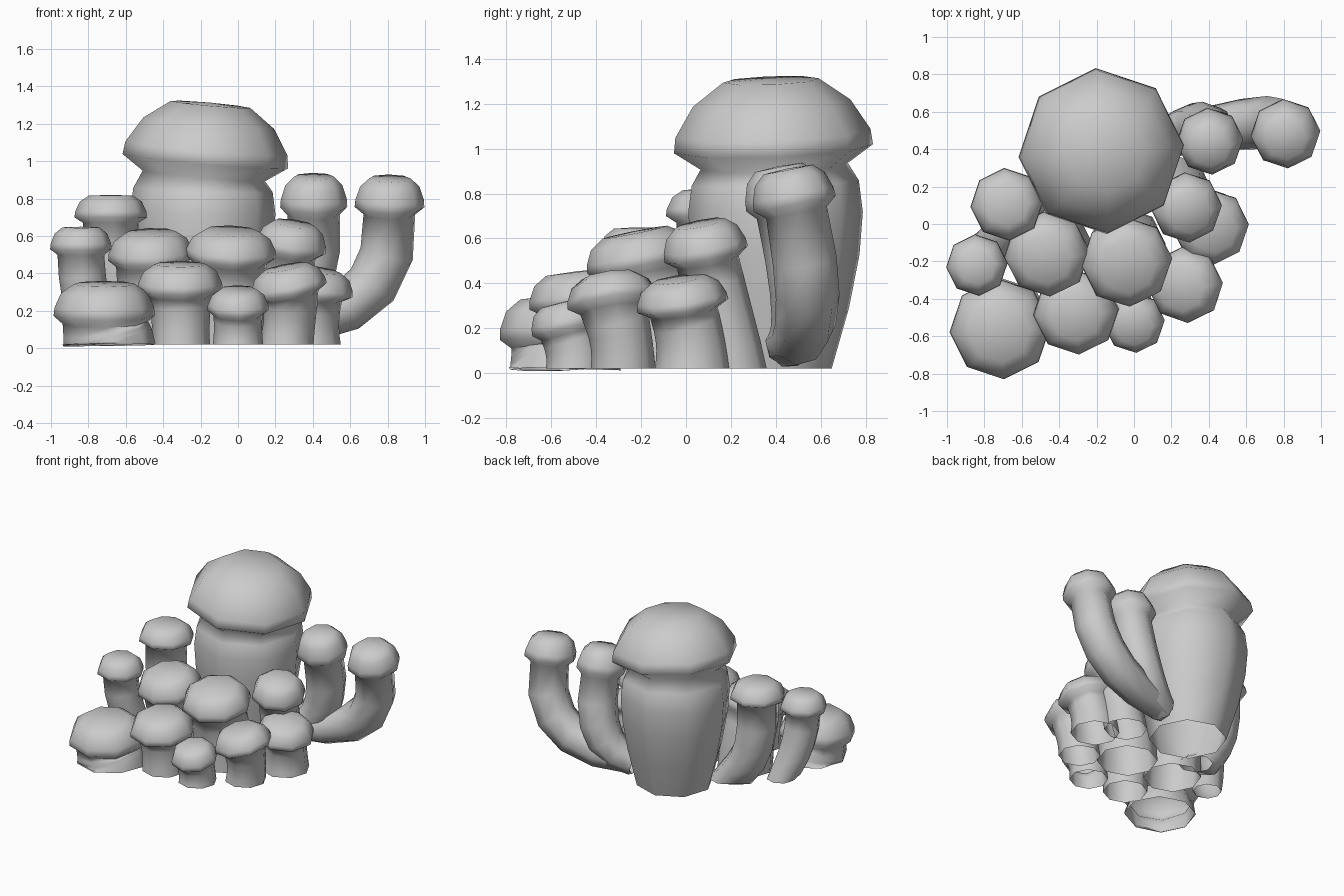
import bpy, bmesh, math
from mathutils import Vector

if "Cube" in bpy.data.objects:
    bpy.data.objects.remove(bpy.data.objects["Cube"])

SIDES = 8
# cap profiles: (fraction of cap radius, fraction of height above the rim)
DOME = [(1, 0), (.98, .22), (.79, .65), (.48, .97)]
FLAT = [(1, 0), (.98, .26), (.85, .7), (.6, .97)]


def ring(bm, c, n, r):
    q = Vector((0, 0, 1)).rotation_difference(n)
    vs = []
    for i in range(SIDES):
        a = 2 * math.pi * i / SIDES + math.radians(4)
        p = c + q @ Vector((r * math.cos(a), r * math.sin(a), 0))
        p.z = max(p.z, .01)
        vs.append(bm.verts.new(p))
    return vs


def mushroom(name, rim, R, top, tilt, base, bend, neck=.74, cap=FLAT, foot=(0, 0)):
    """rim: cap rim centre, R: cap radius, base/bend: (x, y, z, radius) of the stem curve"""
    bm = bmesh.new()
    rim = Vector(rim)
    axis = Vector((tilt[0], tilt[1], 1)).normalized()
    h = top - rim.z
    A, C = Vector(base), Vector(bend)
    B = Vector((*(rim - axis * h * .25), R * neck))
    rings = []
    # curved stem
    for k in range(6):
        t = k / 5
        p = A * (1 - t) ** 2 + C * 2 * t * (1 - t) + B * t * t
        d = (C - A) * (1 - t) + (B - C) * t
        n = Vector((d[0], d[1], d[2])).normalized()
        if k == 0 and base[2] < .05:
            n = Vector((foot[0], foot[1], 1)).normalized()
        if k == 5:
            n = axis
        rings.append(ring(bm, Vector((p[0], p[1], p[2])), n, p[3]))
    # faceted cap
    for fr, fz in cap:
        rings.append(ring(bm, rim + axis * h * fz, axis, R * fr))
    for a, b in zip(rings, rings[1:]):
        for i in range(SIDES):
            j = (i + 1) % SIDES
            bm.faces.new((a[i], a[j], b[j], b[i]))
    tip = bm.verts.new(rim + axis * h)
    for i in range(SIDES):
        bm.faces.new((rings[-1][i], rings[-1][(i + 1) % SIDES], tip))
    for f in bm.faces:
        f.smooth = True
    me = bpy.data.meshes.new(name)
    bm.to_mesh(me)
    bm.free()
    bpy.context.collection.objects.link(bpy.data.objects.new(name, me))


# main mushroom
mushroom("large_mushroom", (-.175, .39, 1.0), .445, 1.315, (.09, -.04),
         (-.17, .38, .02, .27), (-.2, .41, .8, .475), .74, DOME)
# front row
mushroom("front_left_mushroom", (-.715, -.56, .175), .272, .35, (0, -.1),
         (-.69, -.54, .02, .25), (-.705, -.548, .08, .235), .82, FLAT, (0, .03))
mushroom("front_middle_mushroom", (-.31, -.47, .31), .23, .455, (0, -.12),
         (-.305, -.46, .02, .155), (-.305, -.45, .15, .15))
mushroom("front_small_mushroom", (0, -.525, .205), .165, .32, (0, -.25),
         (0, -.49, .02, .135), (0, -.49, .1, .125), .8)
mushroom("front_right_mushroom", (.275, -.325, .31), .205, .44, (-.2, -.15),
         (.26, -.28, .02, .145), (.28, -.28, .15, .13))
mushroom("right_short_mushroom", (.41, -.015, .30), .205, .425, (.15, -.15),
         (.38, .03, .02, .17), (.38, .03, .15, .15))
# middle row
mushroom("right_middle_mushroom", (.28, .09, .53), .19, .675, (.15, -.2),
         (.25, .21, .02, .15), (.25, .16, .25, .14))
mushroom("centre_right_mushroom", (-.04, -.2, .49), .245, .635, (.04, -.2),
         (-.04, -.12, .02, .21), (-.04, -.12, .25, .2), .8)
mushroom("centre_left_mushroom", (-.465, -.16, .48), .23, .625, (-.04, -.18),
         (-.43, -.1, .02, .2), (-.45, -.1, .25, .19), .82)
# outer left pair
mushroom("back_left_mushroom", (-.68, .105, .70), .195, .82, (0, 0),
         (-.44, .14, .03, .12), (-.71, .1, .2, .15), .76)
mushroom("far_left_mushroom", (-.84, -.22, .53), .165, .65, (0, -.03),
         (-.74, -.09, .02, .1), (-.83, -.21, .22, .13), .76)
# outer right pair sprouting from the main stem
mushroom("back_right_mushroom", (.405, .445, .755), .18, .925, (0, -.2),
         (.13, .45, .12, .1), (.43, .58, .2, .155), .78)
mushroom("far_right_mushroom", (.81, .485, .755), .187, .915, (.02, -.2),
         (.12, .45, .13, .1), (.85, .61, .13, .16), .74)
